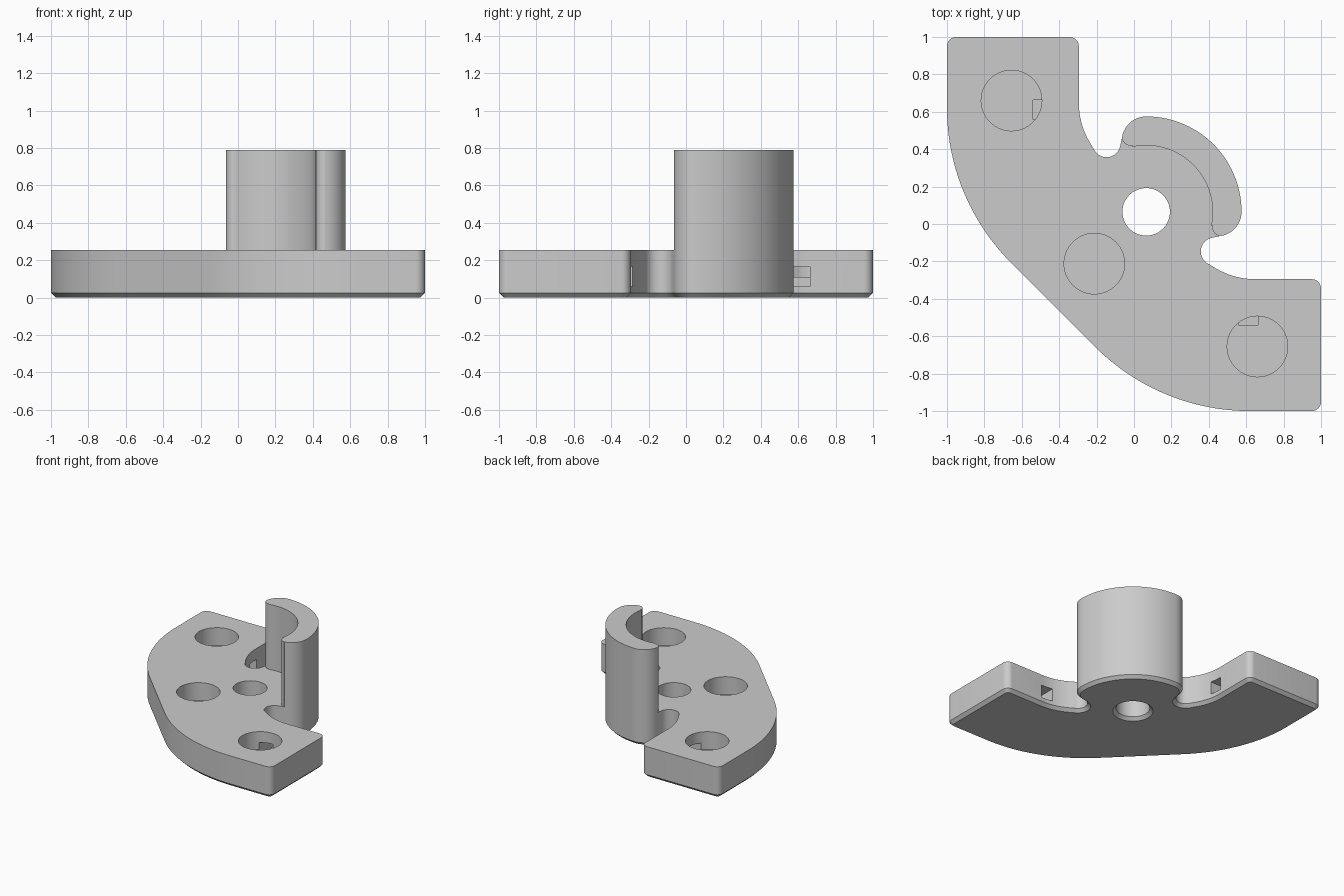
import bpy, bmesh
from math import sin, cos, radians
from mathutils import Vector

cube = bpy.data.objects.get("Cube")
if cube:
    bpy.data.objects.remove(cube, do_unlink=True)

TOP, WALL_TOP, CHAMFER, HUB = 0.255, 0.79, 0.025, 0.065

grey = bpy.data.materials.new("plain grey")
grey.use_nodes = True
grey.diffuse_color = (0.6, 0.6, 0.6, 1)
grey.node_tree.nodes["Principled BSDF"].inputs["Base Color"].default_value = (0.6, 0.6, 0.6, 1)


def arc(cx, cy, r, start, end, steps):
    angles = [radians(start + (end - start) * i / steps) for i in range(steps + 1)]
    return [Vector((cx + r * cos(a), cy + r * sin(a))) for a in angles]


def mirror_diagonal(half):
    """Close a half outline by reflecting it across the line y = x."""
    points = half + [Vector((p.y, p.x)) for p in reversed(half)]
    return [p for i, p in enumerate(points) if (p - points[i - 1]).length > 1e-4]


def inset(points, d):
    """Move a clockwise outline inward by d."""
    result = []
    for i, p in enumerate(points):
        a = (p - points[i - 1]).normalized()
        b = (points[(i + 1) % len(points)] - p).normalized()
        na, nb = Vector((a.y, -a.x)), Vector((b.y, -b.x))
        result.append(p + (na + nb) * d / (1 + na.dot(nb)))
    return result


def make_object(name, bm):
    bmesh.ops.recalc_face_normals(bm, faces=bm.faces)
    mesh = bpy.data.meshes.new(name)
    bm.to_mesh(mesh)
    bm.free()
    mesh.materials.append(grey)
    obj = bpy.data.objects.new(name, mesh)
    bpy.context.collection.objects.link(obj)
    return obj


def stack(name, layers):
    """Skin a solid through outlines given as (points, z)."""
    bm = bmesh.new()
    rings = [[bm.verts.new((p.x, p.y, z)) for p in pts] for pts, z in layers]
    for low, high in zip(rings, rings[1:]):
        for i in range(len(low)):
            bm.faces.new((low[i - 1], low[i], high[i], high[i - 1]))
    bm.faces.new(rings[0])
    bm.faces.new(rings[-1])
    return make_object(name, bm)


def disc(name, x, y, r_low, r_high, z0, z1):
    return stack(name, [(arc(x, y, r, 0, 354.375, 63), z)
                        for r, z in ((r_low, z0), (r_high, z1))])


def box(name, x0, x1, y0, y1, z0, z1):
    corners = [Vector(c) for c in ((x0, y0), (x1, y0), (x1, y1), (x0, y1))]
    return stack(name, [(corners, z0), (corners, z1)])


def cut(target, cutter):
    mod = target.modifiers.new("cut", 'BOOLEAN')
    mod.operation, mod.solver, mod.object = 'DIFFERENCE', 'EXACT', cutter
    bpy.context.view_layer.objects.active = target
    bpy.ops.object.modifier_apply(modifier=mod.name)
    bpy.data.objects.remove(cutter, do_unlink=True)


# Base plate: outer sweep, arm corners, inner sweep, relief notch, hub rim
half_plate = (
    arc(0.17, 0.62, 1.17, 225, 180, 24)
    + arc(-0.95, 0.95, 0.05, 180, 90, 8)
    + arc(-0.345, 0.95, 0.05, 90, 0, 8)
    + arc(0.125, 0.65, 0.42, 180, 214, 12)
    + arc(-0.147, 0.432, 0.075, 207, 345, 16)
    + arc(HUB, 0.445, 0.13, 165, 90, 12)
    + arc(HUB, HUB, 0.51, 89, 45, 24))
outline = mirror_diagonal(half_plate)
plate = stack("base_plate", [(inset(outline, CHAMFER), 0), (outline, CHAMFER), (outline, TOP)])

# Centre hole with a chamfered lower rim
cut(plate, disc("hole_cutter", HUB, HUB, 0.127, 0.127, -0.1, 0.4))
cut(plate, disc("rim_cutter", HUB, HUB, 0.162, 0.122, -0.01, 0.03))

# Round blind pockets
for x, y in ((-0.655, 0.66), (0.66, -0.655), (-0.212, -0.212)):
    cut(plate, disc("pocket_cutter", x, y, 0.162, 0.162, 0.11, 0.4))

# Square passages from the arm pockets to the inner edge
cut(plate, box("left_passage", -0.54, -0.2, 0.56, 0.662, 0.06, 0.165))
cut(plate, box("right_passage", 0.56, 0.662, -0.54, -0.2, 0.06, 0.165))

# Curved upright wall with rounded ends
half_wall = (
    arc(HUB, HUB, 0.355, 45, 102, 28)
    + arc(-0.017, 0.465, 0.047, 282, 180, 10)
    + arc(HUB, 0.445, 0.13, 171, 90, 12)
    + arc(HUB, HUB, 0.51, 89, 45, 24))
wall_outline = mirror_diagonal(half_wall)
wall = stack("curved_wall", [(wall_outline, TOP), (wall_outline, WALL_TOP)])

# Smooth curved sides, keep edges crisp
bpy.ops.object.select_all(action='DESELECT')
for obj in (plate, wall):
    obj.select_set(True)
bpy.context.view_layer.objects.active = plate
bpy.ops.object.shade_smooth_by_angle(angle=radians(30))
